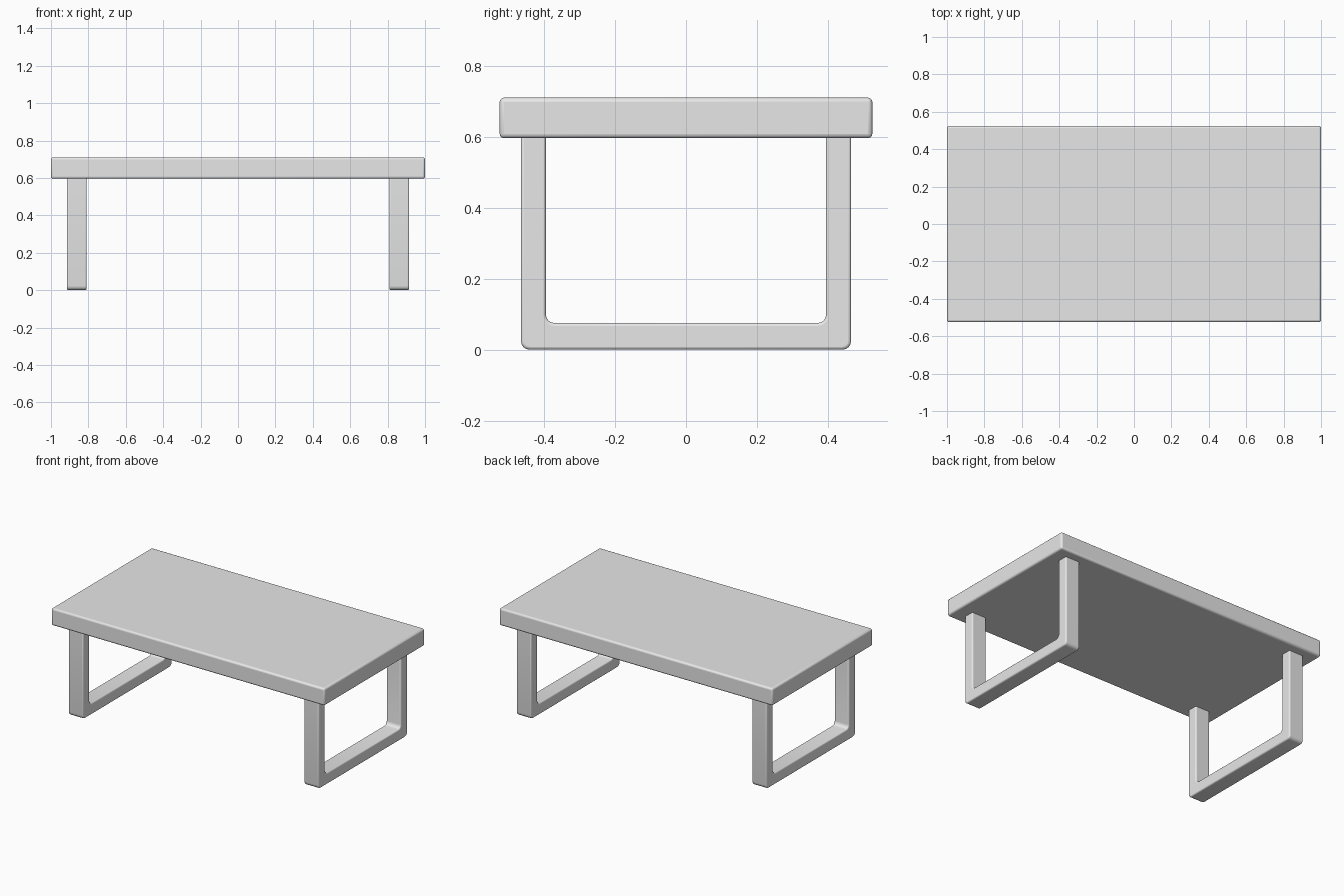
import bpy, bmesh
from mathutils import Vector

cube = bpy.data.objects.get("Cube")
if cube:
    bpy.data.objects.remove(cube, do_unlink=True)

# Single plain grey finish
grey = bpy.data.materials.new("plain grey")
grey.use_nodes = True
colour = (0.8, 0.8, 0.8, 1)
grey.diffuse_color = colour
grey.node_tree.nodes["Principled BSDF"].inputs["Base Color"].default_value = colour


def finish(bm, name, bevel):
    """Turn a bmesh into a smooth object with softened edges."""
    bmesh.ops.recalc_face_normals(bm, faces=bm.faces)
    mesh = bpy.data.meshes.new(name)
    bm.to_mesh(mesh)
    bm.free()
    mesh.materials.append(grey)
    obj = bpy.data.objects.new(name, mesh)
    bpy.context.collection.objects.link(obj)
    mod = obj.modifiers.new("soft edges", 'BEVEL')
    mod.width = bevel
    mod.segments = 3
    mod.limit_method = 'ANGLE'
    mod.angle_limit = 0.9
    bpy.ops.object.select_all(action='DESELECT')
    obj.select_set(True)
    bpy.context.view_layer.objects.active = obj
    bpy.ops.object.shade_smooth_by_angle(angle=0.7)
    return obj


# Table top: a thick slab
bm = bmesh.new()
bmesh.ops.create_cube(bm, size=1)
bmesh.ops.scale(bm, vec=(2, 1.05, 0.114), verts=bm.verts)
bmesh.ops.translate(bm, vec=(0, 0, 0.653), verts=bm.verts)
finish(bm, "table_top", 0.012)


# Leg frames: a U-shaped profile in the YZ plane, extruded along X
def leg_frame(name, x):
    outer, inner, top, bar = 0.465, 0.395, 0.62, 0.075
    profile = [(-outer, top), (-outer, 0), (outer, 0), (outer, top),
               (inner, top), (inner, bar), (-inner, bar), (-inner, top)]
    bm = bmesh.new()
    face = bm.faces.new([bm.verts.new((x - 0.053, y, z)) for y, z in profile])
    ext = bmesh.ops.extrude_face_region(bm, geom=[face])
    verts = [g for g in ext["geom"] if isinstance(g, bmesh.types.BMVert)]
    bmesh.ops.translate(bm, vec=Vector((0.106, 0, 0)), verts=verts)
    # Round the lower corners, inside and out
    corners = [e for e in bm.edges
               if abs(e.verts[0].co.x - e.verts[1].co.x) > 0.05
               and e.verts[0].co.z < 0.1]
    bmesh.ops.bevel(bm, geom=corners, offset=0.024, segments=4,
                    profile=0.5, affect='EDGES')
    finish(bm, name, 0.008)


for side, x in (("left", 0.862), ("right", -0.862)):
    leg_frame(side + "_leg_frame", x)
